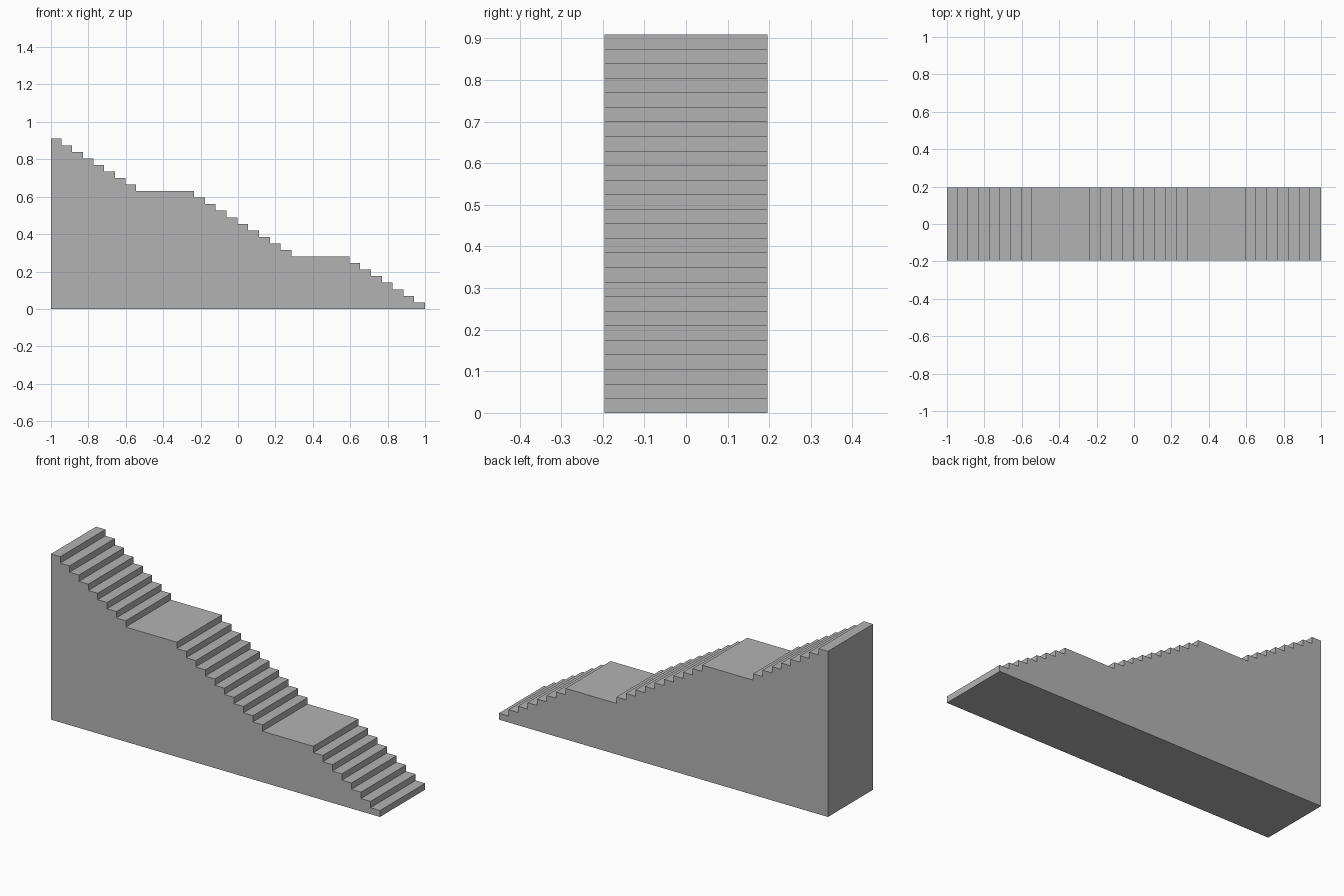
import bpy
import bmesh

# Remove the default cube
cube = bpy.data.objects.get("Cube")
if cube:
    bpy.data.objects.remove(cube, do_unlink=True)

RISE = 0.035
HALF_WIDTH = 0.196
# Each run: start x, end x, number of treads (a single tread is a landing)
RUNS = [
    (1.0, 0.595, 7),
    (0.595, 0.286, 1),
    (0.286, -0.235, 9),
    (-0.235, -0.545, 1),
    (-0.545, -1.0, 8),
]

# Plain concrete colour
concrete = bpy.data.materials.new("concrete_grey")
concrete.use_nodes = True
grey = (0.45, 0.45, 0.45, 1.0)
concrete.diffuse_color = grey
concrete.node_tree.nodes["Principled BSDF"].inputs["Base Color"].default_value = grey

# Stepped side profile, climbing from right to left
profile = [(-1.0, 0.0), (1.0, 0.0)]
level = 0
for start, end, count in RUNS:
    tread = (end - start) / count
    for i in range(count):
        level += 1
        profile.append((start + i * tread, level * RISE))
        profile.append((start + (i + 1) * tread, level * RISE))

# Solid staircase extruded from the profile
bm = bmesh.new()
side = bm.faces.new([bm.verts.new((x, -HALF_WIDTH, z)) for x, z in profile])
result = bmesh.ops.extrude_face_region(bm, geom=[side], use_keep_orig=True)
moved = [g for g in result["geom"] if isinstance(g, bmesh.types.BMVert)]
bmesh.ops.translate(bm, verts=moved, vec=(0, 2 * HALF_WIDTH, 0))
bmesh.ops.recalc_face_normals(bm, faces=bm.faces)

mesh = bpy.data.meshes.new("staircase")
bm.to_mesh(mesh)
bm.free()
mesh.materials.append(concrete)
staircase = bpy.data.objects.new("staircase", mesh)
bpy.context.collection.objects.link(staircase)
